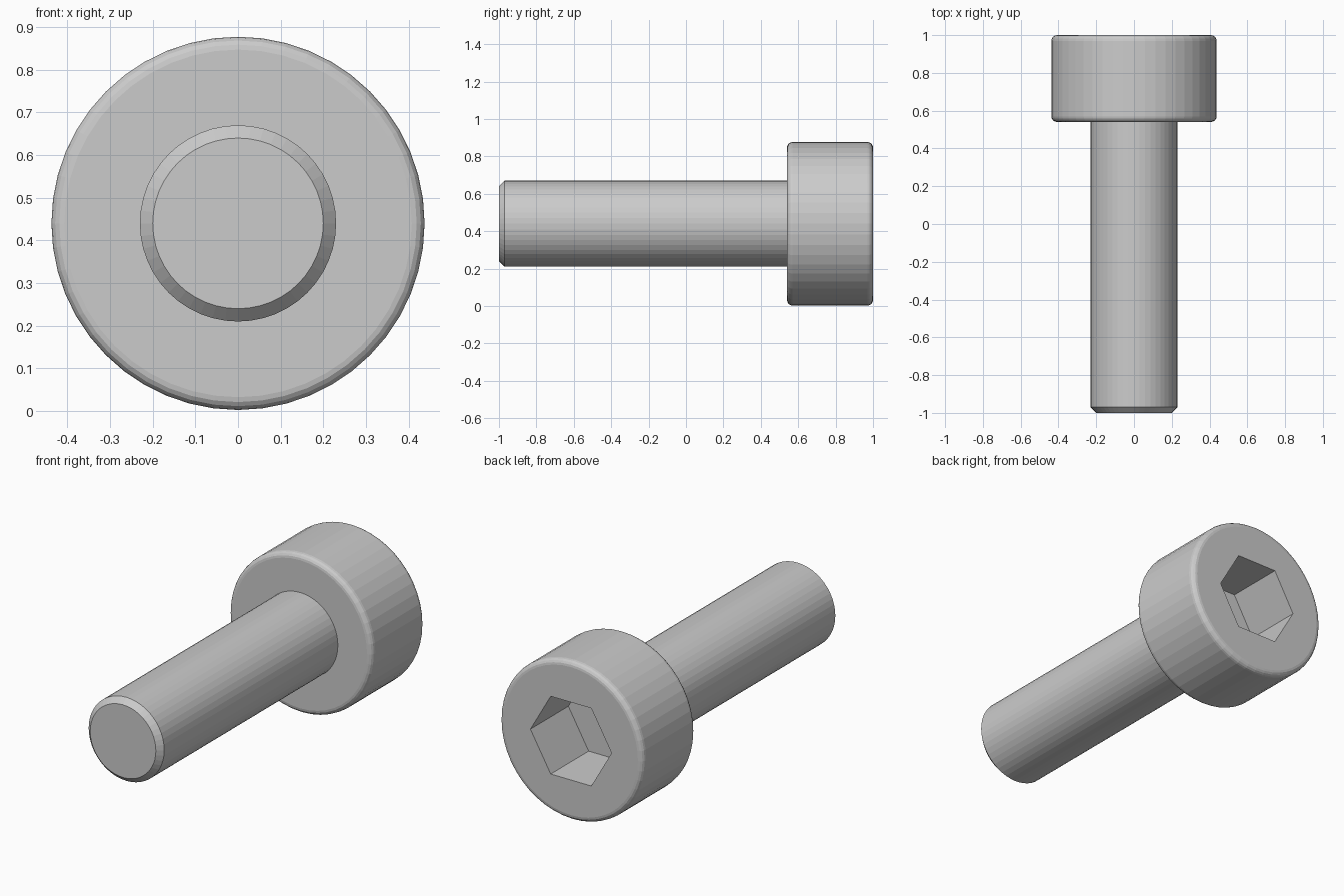
import bpy, bmesh
from math import sin, cos, pi, radians
from mathutils import Matrix

if "Cube" in bpy.data.objects:
    bpy.data.objects.remove(bpy.data.objects["Cube"])

SEGMENTS = 48
HEAD_R, SHAFT_R = 0.4375, 0.23
SEAT_Y, TOP_Y = 0.54, 1.0
FILLET, CHAMFER = 0.03, 0.03
AXIS_Z = 0.44
SOCKET_R, SOCKET_DEPTH = 0.247, 0.33


def rounded(r, y, start):
    """Quarter-circle corner around (r, y), starting at an angle in degrees."""
    return [(r + FILLET * cos(radians(start + a)), y + FILLET * sin(radians(start + a)))
            for a in (0, 22.5, 45, 67.5, 90)]


def new_object(name, bm):
    bmesh.ops.recalc_face_normals(bm, faces=bm.faces)
    mesh = bpy.data.meshes.new(name)
    bm.to_mesh(mesh)
    bm.free()
    obj = bpy.data.objects.new(name, mesh)
    bpy.context.collection.objects.link(obj)
    return obj


# Bolt body: chamfered shaft and rounded head, turned around the y axis
profile = [(SHAFT_R - CHAMFER, -1), (SHAFT_R, -1 + CHAMFER), (SHAFT_R, SEAT_Y)]
profile += rounded(HEAD_R - FILLET, SEAT_Y + FILLET, -90)
profile += rounded(HEAD_R - FILLET, TOP_Y - FILLET, 0)

bm = bmesh.new()
rings = []
for i in range(SEGMENTS):
    a = 2 * pi * i / SEGMENTS
    rings.append([bm.verts.new((r * cos(a), y, AXIS_Z + r * sin(a))) for r, y in profile])
for i in range(SEGMENTS):
    p, q = rings[i], rings[(i + 1) % SEGMENTS]
    for j in range(len(profile) - 1):
        bm.faces.new((p[j], p[j + 1], q[j + 1], q[j]))
for end in (0, -1):
    bm.faces.new([ring[end] for ring in rings])
bolt = new_object("socket_head_bolt", bm)

# Hexagonal socket cutter with corners pointing along x
bm = bmesh.new()
for_depth = SOCKET_DEPTH * 2
bmesh.ops.create_cone(bm, cap_ends=True, segments=6, radius1=SOCKET_R,
                      radius2=SOCKET_R, depth=for_depth)
if max(v.co.x for v in bm.verts) < SOCKET_R * 0.95:
    bmesh.ops.rotate(bm, verts=bm.verts, matrix=Matrix.Rotation(pi / 6, 3, 'Z'))
bmesh.ops.rotate(bm, verts=bm.verts, matrix=Matrix.Rotation(pi / 2, 3, 'X'))
bmesh.ops.translate(bm, verts=bm.verts, vec=(0, TOP_Y, AXIS_Z))
cutter = new_object("socket_cutter", bm)
cutter.hide_render = True

# Cut the socket and drop the cutter
cut = bolt.modifiers.new("socket", 'BOOLEAN')
cut.operation = 'DIFFERENCE'
cut.solver = 'EXACT'
cut.object = cutter
bpy.context.view_layer.objects.active = bolt
bolt.select_set(True)
bpy.ops.object.modifier_apply(modifier=cut.name)
bpy.data.objects.remove(cutter)
